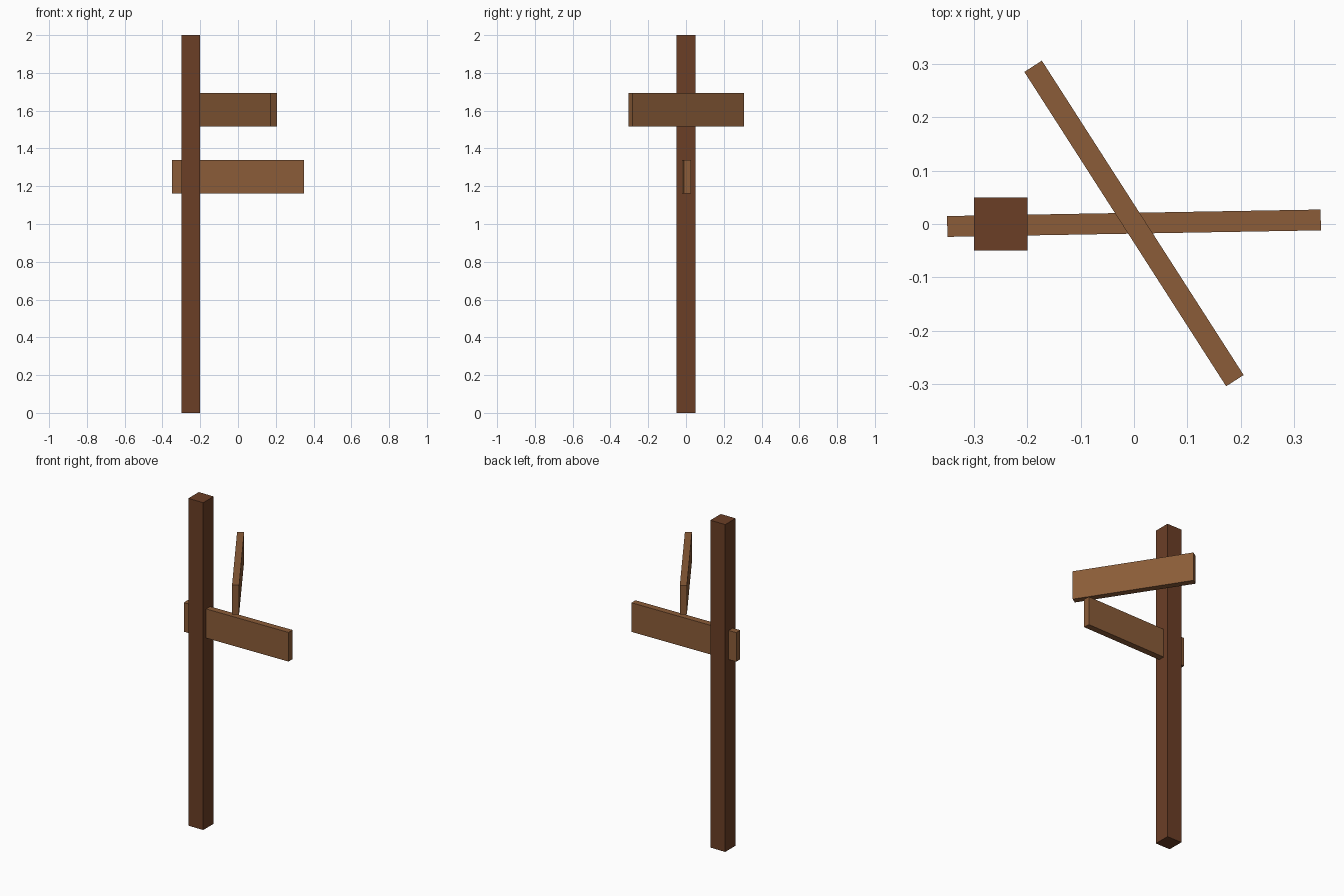
import bpy
import math

if "Cube" in bpy.data.objects:
    bpy.data.objects.remove(bpy.data.objects["Cube"])


def material(name, rgb):
    mat = bpy.data.materials.new(name)
    linear = [(c / 255 / 12.92) if c <= 10 else ((c / 255 + 0.055) / 1.055) ** 2.4 for c in rgb]
    mat.diffuse_color = (*linear, 1.0)
    mat.use_nodes = True
    mat.node_tree.nodes["Principled BSDF"].inputs["Base Color"].default_value = mat.diffuse_color
    return mat


def box(name, size, centre, turn, mat):
    bpy.ops.mesh.primitive_cube_add(size=1, location=centre, rotation=(0, 0, turn))
    obj = bpy.context.object
    obj.name = name
    obj.scale = size
    bpy.ops.object.transform_apply(location=False, rotation=False, scale=True)
    obj.data.materials.append(mat)
    return obj


dark_wood = material("dark wood", (107, 62, 38))
light_wood = material("light wood", (139, 92, 56))

# Upright post
box("post", (0.1, 0.1, 2.0), (-0.25, 0, 1.0), 0, dark_wood)

# Two direction boards, each turned its own way
board = (0.7, 0.039, 0.178)
box("lower_board", board, (0, 0.0015, 1.251), math.radians(1), light_wood)
box("upper_board", board, (0, 0.001, 1.604), math.radians(-57.3), light_wood)
